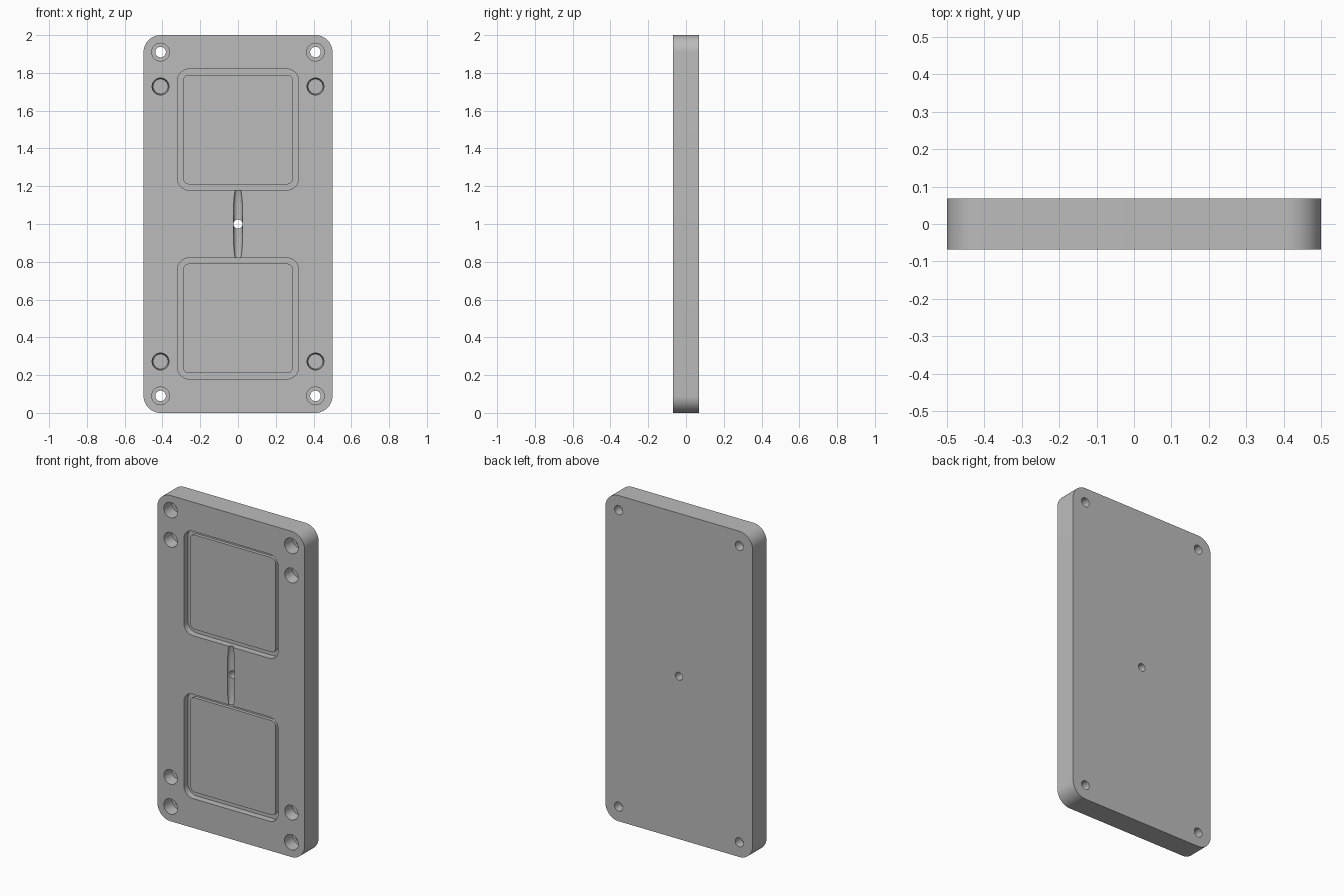
import bpy, bmesh
from math import sin, cos, pi, sqrt

if "Cube" in bpy.data.objects:
    bpy.data.objects.remove(bpy.data.objects["Cube"])

HALF = 0.068          # half the plate thickness
FRONT = -HALF

grey = bpy.data.materials.new("machined grey")
grey.use_nodes = True
grey.diffuse_color = (0.5, 0.5, 0.5, 1)
grey.node_tree.nodes["Principled BSDF"].inputs["Base Color"].default_value = (0.5, 0.5, 0.5, 1)


def loft(name, rings):
    """Closed solid through a list of equal-length point rings."""
    bm = bmesh.new()
    loops = [[bm.verts.new(p) for p in ring] for ring in rings]
    for a, b in zip(loops, loops[1:]):
        for i in range(len(a)):
            j = (i + 1) % len(a)
            bm.faces.new((a[i], a[j], b[j], b[i]))
    bm.faces.new(loops[0])
    bm.faces.new(loops[-1])
    bmesh.ops.recalc_face_normals(bm, faces=bm.faces)
    mesh = bpy.data.meshes.new(name)
    bm.to_mesh(mesh)
    bm.free()
    mesh.materials.append(grey)
    obj = bpy.data.objects.new(name, mesh)
    bpy.context.collection.objects.link(obj)
    return obj


def rounded(w, h, r, y, cz, steps=12):
    """Rounded rectangle in the xz plane, w and h are half sizes."""
    pts = []
    for k, (sx, sz) in enumerate([(1, 1), (-1, 1), (-1, -1), (1, -1)]):
        for i in range(steps + 1):
            a = (k + i / steps) * pi / 2
            pts.append((sx * (w - r) + r * cos(a), y, cz + sz * (h - r) + r * sin(a)))
    return pts


def block(name, w, h, r, y0, y1, cz):
    return loft(name, [rounded(w, h, r, y0, cz), rounded(w, h, r, y1, cz)])


def bore(name, x, z, profile, n=40):
    """Turned solid along y from (radius, y) pairs."""
    return loft(name, [[(x + r * cos(2 * pi * i / n), y, z + r * sin(2 * pi * i / n))
                        for i in range(n)] for r, y in profile])


def cut(target, cutter):
    mod = target.modifiers.new(cutter.name, "BOOLEAN")
    mod.operation = "DIFFERENCE"
    mod.solver = "EXACT"
    mod.object = cutter
    bpy.context.view_layer.objects.active = target
    bpy.ops.object.modifier_apply(modifier=mod.name)
    bpy.data.objects.remove(cutter)


def smooth(obj):
    bpy.ops.object.select_all(action="DESELECT")
    obj.select_set(True)
    bpy.context.view_layer.objects.active = obj
    bpy.ops.object.shade_smooth_by_angle(angle=0.5)


# Plate with rounded corners
plate = block("mould_plate", 0.5, 1.0, 0.09, FRONT, HALF, 1.0)

# Counterbored bolt holes and tapered dowel sockets
for x in (-0.41, 0.41):
    for s in (-1, 1):
        cut(plate, bore("bolt_hole", x, 1 + s * 0.91, [
            (0.047, FRONT - 0.02), (0.047, 0.012), (0.028, 0.012), (0.028, HALF + 0.02)]))
        cut(plate, bore("dowel_socket", x, 1 + s * 0.728, [
            (0.046, FRONT - 0.01), (0.045, FRONT), (0.039, 0.0)]))

# Cavities: deep border groove around a raised panel
for name, cz in (("lower", 0.5), ("upper", 1.5)):
    cut(plate, block(name + "_cavity", 0.32, 0.32, 0.06, FRONT - 0.02, FRONT + 0.04, cz))
    smooth(block(name + "_cavity_panel", 0.29, 0.29, 0.03, FRONT + 0.02, FRONT + 0.05, cz))

# Half-round runner narrowing towards both cavities
rings = []
for t in (-0.185, -0.17, -0.14, -0.1, -0.05, 0.05, 0.1, 0.14, 0.17, 0.185):
    r = 0.024 * sqrt(1 - (abs(t) / 0.2) ** 4)
    rings.append([(r * cos(2 * pi * i / 32), FRONT + r * sin(2 * pi * i / 32), 1 + t)
                  for i in range(32)])
cut(plate, loft("runner", rings))

# Central sprue
cut(plate, bore("sprue", 0, 1, [(0.024, FRONT - 0.02), (0.024, HALF + 0.02)]))
smooth(plate)
